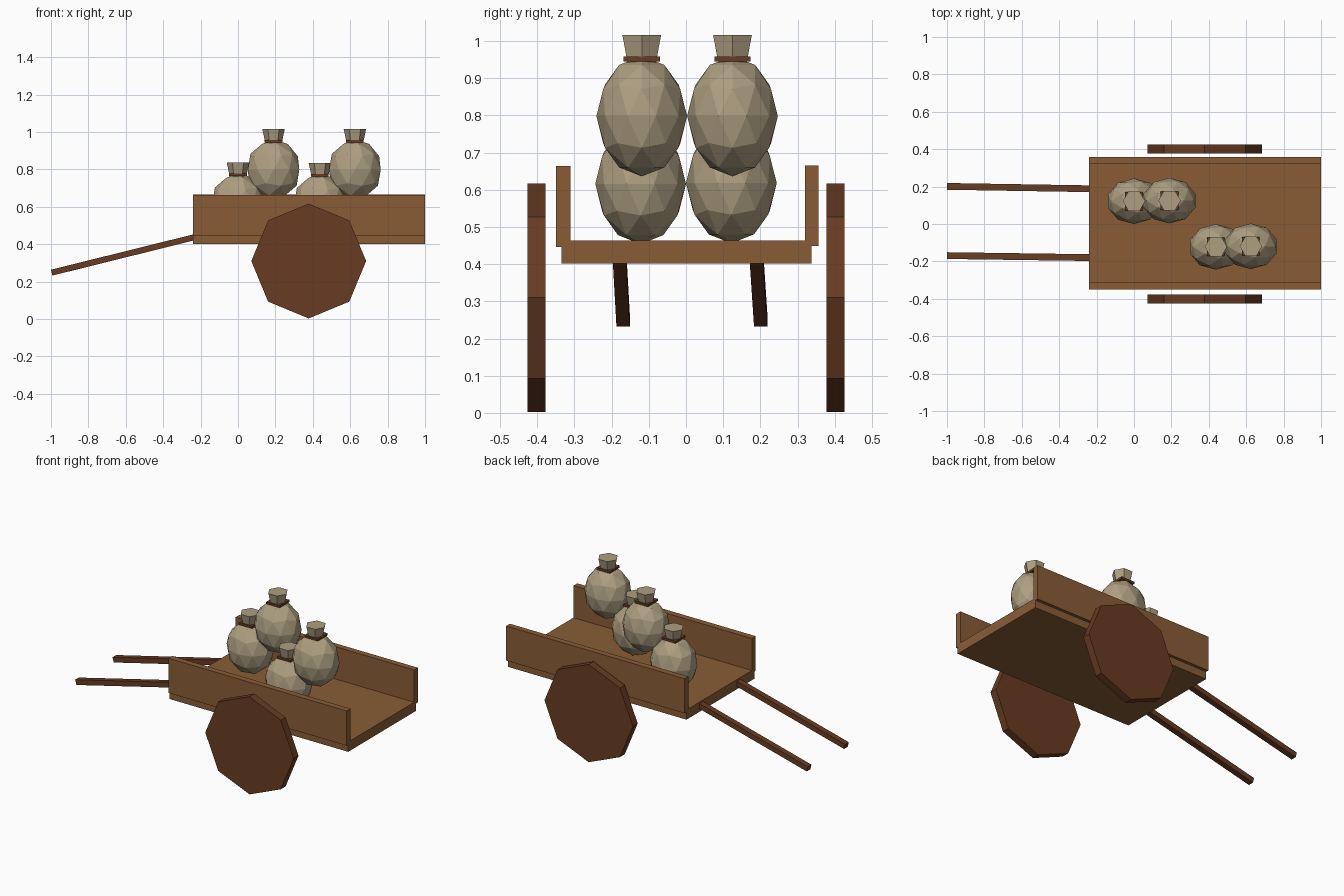
import bpy, math
from mathutils import Vector

if "Cube" in bpy.data.objects:
    bpy.data.objects.remove(bpy.data.objects["Cube"])


def material(name, color):
    m = bpy.data.materials.new(name)
    m.diffuse_color = (*color, 1)
    m.use_nodes = True
    m.node_tree.nodes["Principled BSDF"].inputs["Base Color"].default_value = m.diffuse_color
    return m


plank = material("plank brown", (0.25, 0.108, 0.037))
dark_wood = material("dark wood", (0.14, 0.044, 0.016))
burlap = material("burlap", (0.42, 0.345, 0.22))


def finish(name, mat):
    o = bpy.context.object
    o.name = name
    o.data.materials.append(mat)
    return o


def box(name, mat, lo, hi):
    lo, hi = Vector(lo), Vector(hi)
    bpy.ops.mesh.primitive_cube_add(size=1, location=(lo + hi) / 2)
    o = finish(name, mat)
    o.scale = hi - lo
    return o


# Cart bed and side boards
box("cart_bed", plank, (-0.24, -0.335, 0.402), (1.0, 0.338, 0.463))
box("front_side_board", plank, (-0.24, -0.349, 0.446), (1.0, -0.311, 0.664))
box("back_side_board", plank, (-0.24, 0.32, 0.449), (1.0, 0.357, 0.666))

# Solid eight-sided wheels
for name, y in (("front_wheel", -0.402), ("back_wheel", 0.402)):
    bpy.ops.mesh.primitive_cylinder_add(vertices=8, radius=0.307, depth=0.048,
                                        location=(0.378, y, 0.31),
                                        rotation=(math.pi / 2, 0, 0))
    finish(name, dark_wood)

# Sloping pull handles, ending inside the bed
for name, y0, y1 in (("front_handle", -0.169, -0.18), ("back_handle", 0.201, 0.188)):
    a, b = Vector((-0.996, y0, 0.248)), Vector((-0.21, y1, 0.443))
    d = b - a
    bpy.ops.mesh.primitive_cube_add(size=1, location=(a + b) / 2)
    o = finish(name, dark_wood)
    o.scale = (d.length, 0.036, 0.032)
    o.rotation_euler = (0, -math.atan2(d.z, math.hypot(d.x, d.y)), math.atan2(d.y, d.x))


# Faceted sacks with a square tie and a flared six-sided neck
def sack(name, x, y, z):
    bpy.ops.mesh.primitive_ico_sphere_add(subdivisions=2, radius=1, location=(x, y, z))
    o = finish(name + "_body", burlap)
    o.scale = (0.145, 0.122, 0.162)
    box(name + "_tie", dark_wood, (x - 0.047, y - 0.049, z + 0.147),
        (x + 0.047, y + 0.049, z + 0.16))
    bpy.ops.mesh.primitive_cone_add(vertices=6, radius1=0.044, radius2=0.06, depth=0.075,
                                    location=(x, y, z + 0.1805),
                                    rotation=(0, 0, math.pi / 2))
    finish(name + "_neck", burlap)


for i, (x, y, z) in enumerate(((0.0, 0.122, 0.618), (0.19, 0.125, 0.798),
                               (0.438, -0.122, 0.616), (0.625, -0.119, 0.798))):
    sack(f"sack_{i + 1}", x, y, z)
